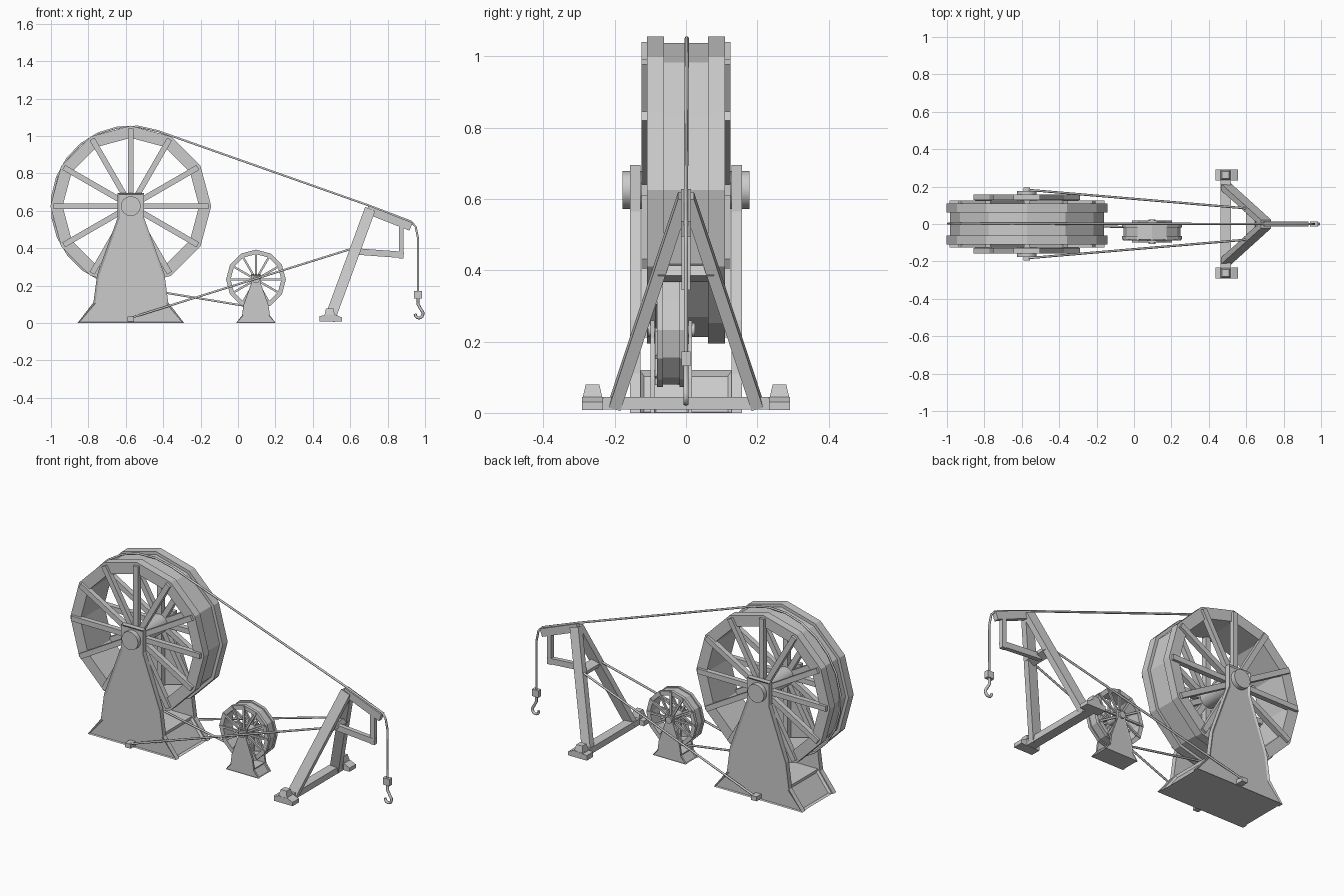
import bpy, bmesh, math
from mathutils import Vector, Matrix

if "Cube" in bpy.data.objects:
    bpy.data.objects.remove(bpy.data.objects["Cube"])


def finish(name, bm):
    bmesh.ops.recalc_face_normals(bm, faces=bm.faces[:])
    me = bpy.data.meshes.new(name)
    bm.to_mesh(me)
    bm.free()
    ob = bpy.data.objects.new(name, me)
    bpy.context.collection.objects.link(ob)
    return ob


def add_box(bm, c, size):
    bmesh.ops.create_cube(bm, size=1, matrix=Matrix.Translation(c) @ Matrix.Diagonal((*size, 1)))


def add_beam(bm, p, q, width, depth, side=(0, 1, 0)):
    # Square bar from p to q; width runs along the side direction
    p, q = Vector(p), Vector(q)
    d = (q - p).normalized()
    s = Vector(side)
    s = (s - d * s.dot(d)).normalized()
    rot = Matrix((d, s, d.cross(s))).transposed().to_4x4()
    m = Matrix.Translation((p + q) / 2) @ rot @ Matrix.Diagonal(((q - p).length, width, depth, 1))
    bmesh.ops.create_cube(bm, size=1, matrix=m)


def add_ring(bm, c, r0, r1, y0, y1, n=12):
    loops = []
    for i in range(n):
        a = 2 * math.pi * i / n
        loops.append([bm.verts.new((c[0] + r * math.cos(a), c[1] + y, c[2] + r * math.sin(a)))
                      for r, y in ((r0, y0), (r1, y0), (r1, y1), (r0, y1))])
    for i in range(n):
        a, b = loops[i], loops[(i + 1) % n]
        for k in range(4):
            bm.faces.new((a[k], a[(k + 1) % 4], b[(k + 1) % 4], b[k]))


def add_cyl(bm, c, r, length, n=16):
    m = Matrix.Translation(c) @ Matrix.Rotation(math.pi / 2, 4, 'X')
    bmesh.ops.create_cone(bm, cap_ends=True, segments=n, radius1=r, radius2=r, depth=length, matrix=m)


def add_prism(bm, prof, c, y0, y1, s=1.0):
    # Profile in xz, extruded along y; returns the two caps
    a = [bm.verts.new((c[0] + x * s, c[1] + y0, z * s)) for x, z in prof]
    b = [bm.verts.new((c[0] + x * s, c[1] + y1, z * s)) for x, z in prof]
    n = len(prof)
    for i in range(n):
        bm.faces.new((a[i], a[(i + 1) % n], b[(i + 1) % n], b[i]))
    return bm.faces.new(a[::-1]), bm.faces.new(b)


def mirrored(prof):
    return prof + [(-x, z) for x, z in reversed(prof)]


def rope(name, pts, r=0.006):
    cu = bpy.data.curves.new(name, 'CURVE')
    cu.dimensions = '3D'
    cu.bevel_depth = r
    cu.bevel_resolution = 1
    cu.use_fill_caps = True
    sp = cu.splines.new('POLY')
    sp.points.add(len(pts) - 1)
    for p, co in zip(sp.points, pts):
        p.co = (*co, 1)
    ob = bpy.data.objects.new(name, cu)
    bpy.context.collection.objects.link(ob)
    bpy.ops.object.select_all(action='DESELECT')
    ob.select_set(True)
    bpy.context.view_layer.objects.active = ob
    bpy.ops.object.convert(target='MESH')


STAND = mirrored([(0.07, 0.695), (0.07, 0.565), (0.18, 0.26), (0.2, 0.11), (0.285, 0)])
FOOT = mirrored([(0.188, 0.12), (0.278, 0)])


def winch(name, x, y, s):
    c = (x, y, 0.625 * s)
    # Twelve-sided drum with two raised flanges
    bm = bmesh.new()
    add_ring(bm, c, 0.365 * s, 0.412 * s, -0.065 * s, 0.065 * s)
    for k in (-1, 1):
        add_ring(bm, c, 0.365 * s, 0.43 * s, k * 0.062 * s, k * 0.11 * s)
    finish(name + "_wheel_rim", bm)
    # Spokes on both sides
    bm = bmesh.new()
    for k in (-1, 1):
        for i in range(12):
            a = math.pi * i / 6
            d = Vector((math.cos(a), 0, math.sin(a)))
            o = Vector(c) + Vector((0, k * 0.11 * s, 0))
            add_beam(bm, o + d * 0.03 * s, o + d * 0.414 * s, 0.03 * s, 0.03 * s)
    finish(name + "_spokes", bm)
    # Axle
    bm = bmesh.new()
    add_cyl(bm, c, 0.053 * s, 0.355 * s)
    ob = finish(name + "_axle", bm)
    for p in ob.data.polygons:
        p.use_smooth = len(p.vertices) == 4
    # Side plates with a recessed outer panel
    bm = bmesh.new()
    for k in (-1, 1):
        caps = add_prism(bm, STAND, c, k * 0.128 * s, k * 0.157 * s, s)
        bm.normal_update()
        bmesh.ops.recalc_face_normals(bm, faces=bm.faces[:])
        bmesh.ops.inset_region(bm, faces=[caps[1]], thickness=0.012 * s, depth=-0.006 * s)
    finish(name + "_side_plates", bm)
    # Base between the plates, end faces recessed
    bm = bmesh.new()
    add_prism(bm, FOOT, c, -0.13 * s, 0.13 * s, s)
    bmesh.ops.recalc_face_normals(bm, faces=bm.faces[:])
    bm.normal_update()
    ends = [f for f in bm.faces if abs(f.normal.x) > 0.5]
    bmesh.ops.inset_individual(bm, faces=ends, thickness=0.018 * s, depth=-0.012 * s)
    finish(name + "_base", bm)


BX, BZ = -0.573, 0.625
winch("large_winch", BX, 0, 1)
winch("small_winch", 0.096, -0.041, 0.372)

# A-frame: legs, ground beam and middle cross beam
bm = bmesh.new()
for k in (-1, 1):
    add_beam(bm, (0.49, k * 0.2, 0.02), (0.705, k * 0.006, 0.605), 0.034, 0.058)
add_beam(bm, (0.49, -0.29, 0.027), (0.49, 0.29, 0.027), 0.055, 0.036, side=(1, 0, 0))
add_beam(bm, (0.628, -0.078, 0.39), (0.628, 0.078, 0.39), 0.05, 0.03, side=(0.93, 0, 0.36))
finish("crane_a_frame", bm)

# Splayed feet: plinth with a tapered cap
bm = bmesh.new()
for k in (-1, 1):
    add_prism(bm, [(0.435, 0.008), (0.555, 0.008), (0.555, 0.03), (0.52, 0.045), (0.52, 0.045),
                   (0.435, 0.038)][:4] + [(0.435, 0.038)], (0, k * 0.262, 0), -0.029, 0.029)
    m = Matrix.Translation((0.49, k * 0.262, 0.058)) @ Matrix.Rotation(math.pi / 4, 4, 'Z')
    bmesh.ops.create_cone(bm, cap_ends=True, segments=4, radius1=0.041, radius2=0.027, depth=0.042, matrix=m)
finish("crane_feet", bm)

# Boom, strut and lower brace
bm = bmesh.new()
add_beam(bm, (0.69, 0, 0.607), (0.925, 0, 0.515), 0.028, 0.045)
add_beam(bm, (0.873, 0, 0.345), (0.873, 0, 0.53), 0.024, 0.026)
add_beam(bm, (0.625, 0, 0.383), (0.886, 0, 0.364), 0.026, 0.034)
finish("crane_boom", bm)

# Main rope: small drum, round the large drum, over the boom, down to the hook
pts = [(0.105, -0.02, 0.083), (0.06, -0.02, 0.088)]
for i in range(14):
    a = math.radians(262 - i * (262 - 70) / 13)
    pts.append((BX + 0.424 * math.cos(a), 0.002, BZ + 0.427 * math.sin(a)))
pts += [(0.69, 0, 0.632), (0.925, 0, 0.543), (0.95, 0, 0.515), (0.963, 0, 0.45), (0.963, 0, 0.16)]
rope("main_rope", pts)

# Stay cables and their anchor blocks
bm = bmesh.new()
for k in (-1, 1):
    rope("stay_cable", [(BX, k * 0.183, 0.028), (0.61, k * 0.083, 0.398)])
    add_box(bm, (BX, k * 0.173, 0.022), (0.035, 0.045, 0.026))
finish("cable_anchors", bm)

# Hook block and hook
bm = bmesh.new()
add_box(bm, (0.963, 0, 0.152), (0.042, 0.026, 0.04))
finish("hook_block", bm)
hook = [(0.963, 0, 0.14), (0.963, 0, 0.1), (0.975, 0, 0.078)]
for i in range(9):
    a = math.radians(45 - i * 28)
    hook.append((0.968 + 0.021 * math.cos(a), 0, 0.05 + 0.023 * math.sin(a)))
rope("hook", hook, 0.008)
